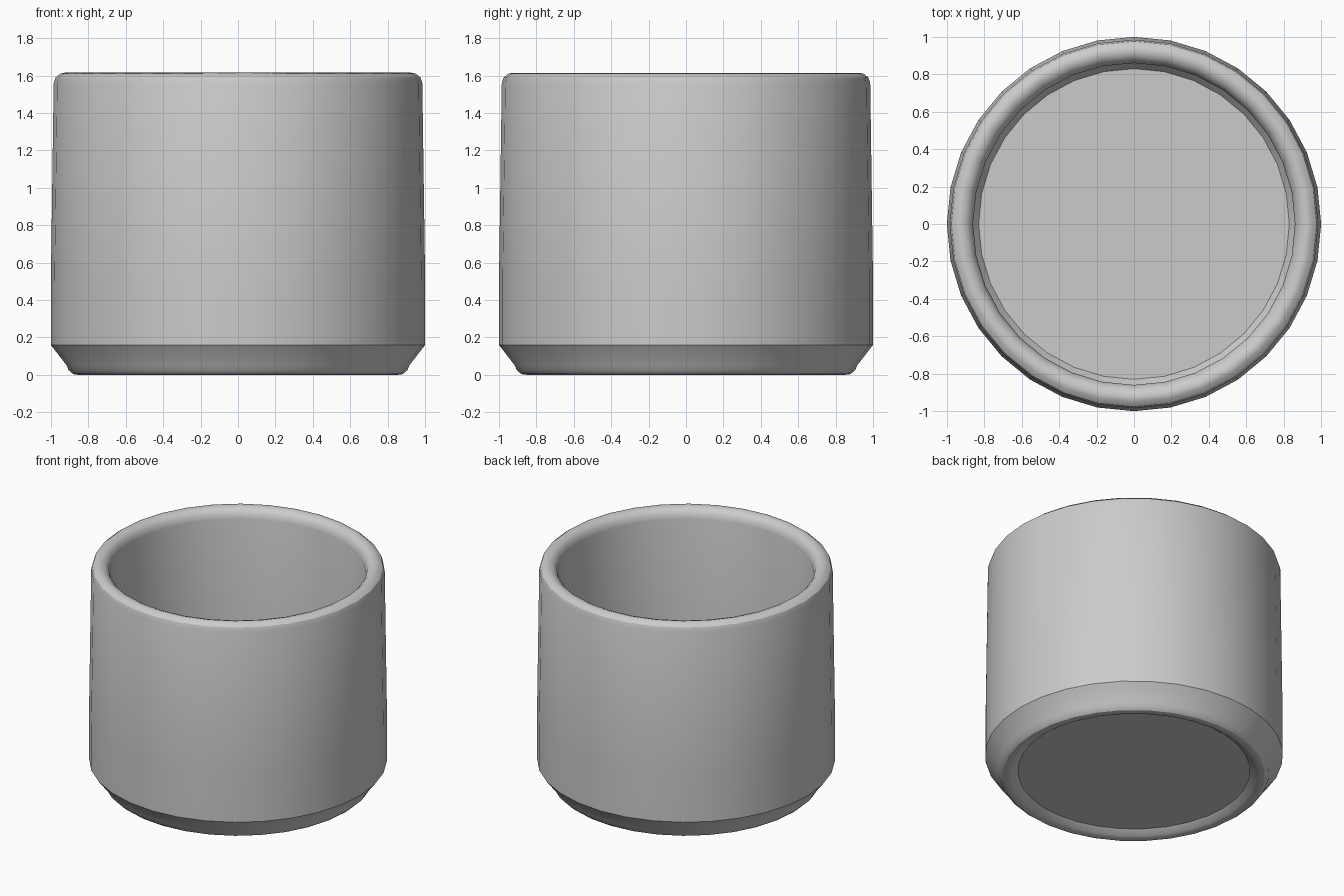
import bpy
import math

SIDES = 32

cube = bpy.data.objects.get("Cube")
if cube:
    bpy.data.objects.remove(cube, do_unlink=True)

# Plain light grey for the whole cup
grey = bpy.data.materials.new("light_grey")
grey.use_nodes = True
colour = (0.6, 0.6, 0.6, 1)
grey.diffuse_color = colour
bsdf = grey.node_tree.nodes["Principled BSDF"]
bsdf.inputs["Base Color"].default_value = colour
bsdf.inputs["Roughness"].default_value = 0.6


def lathe(name, profile):
    """Spin an (r, z) profile; both ends close on a flat cap."""
    verts = []
    for r, z in profile:
        for i in range(SIDES):
            a = math.tau * i / SIDES
            verts.append((r * math.cos(a), r * math.sin(a), z))
    faces = []
    for j in range(len(profile) - 1):
        for i in range(SIDES):
            k = (i + 1) % SIDES
            lo, hi = j * SIDES, (j + 1) * SIDES
            faces.append((lo + i, lo + k, hi + k, hi + i))
    faces.append(tuple(reversed(range(SIDES))))
    faces.append(tuple(range(len(verts) - SIDES, len(verts))))
    mesh = bpy.data.meshes.new(name)
    mesh.from_pydata(verts, [], faces)
    mesh.materials.append(grey)
    obj = bpy.data.objects.new(name, mesh)
    bpy.context.collection.objects.link(obj)
    return obj


# Recessed base, foot ring, chamfer, outer wall, rounded rim, inner wall, floor
cup = lathe("cup", [
    (0.78, 0.04), (0.82, 0.01), (0.85, 0.0), (0.88, 0.004), (0.905, 0.025),
    (0.915, 0.05), (1.0, 0.16),
    (1.0, 0.5), (0.985, 1.56), (0.975, 1.59), (0.95, 1.61), (0.925, 1.615),
    (0.895, 1.605), (0.87, 1.58), (0.86, 1.54),
    (0.86, 0.2), (0.83, 0.16),
])

bpy.ops.object.select_all(action="DESELECT")
cup.select_set(True)
bpy.context.view_layer.objects.active = cup
bpy.ops.object.shade_smooth_by_angle(angle=math.radians(32))
